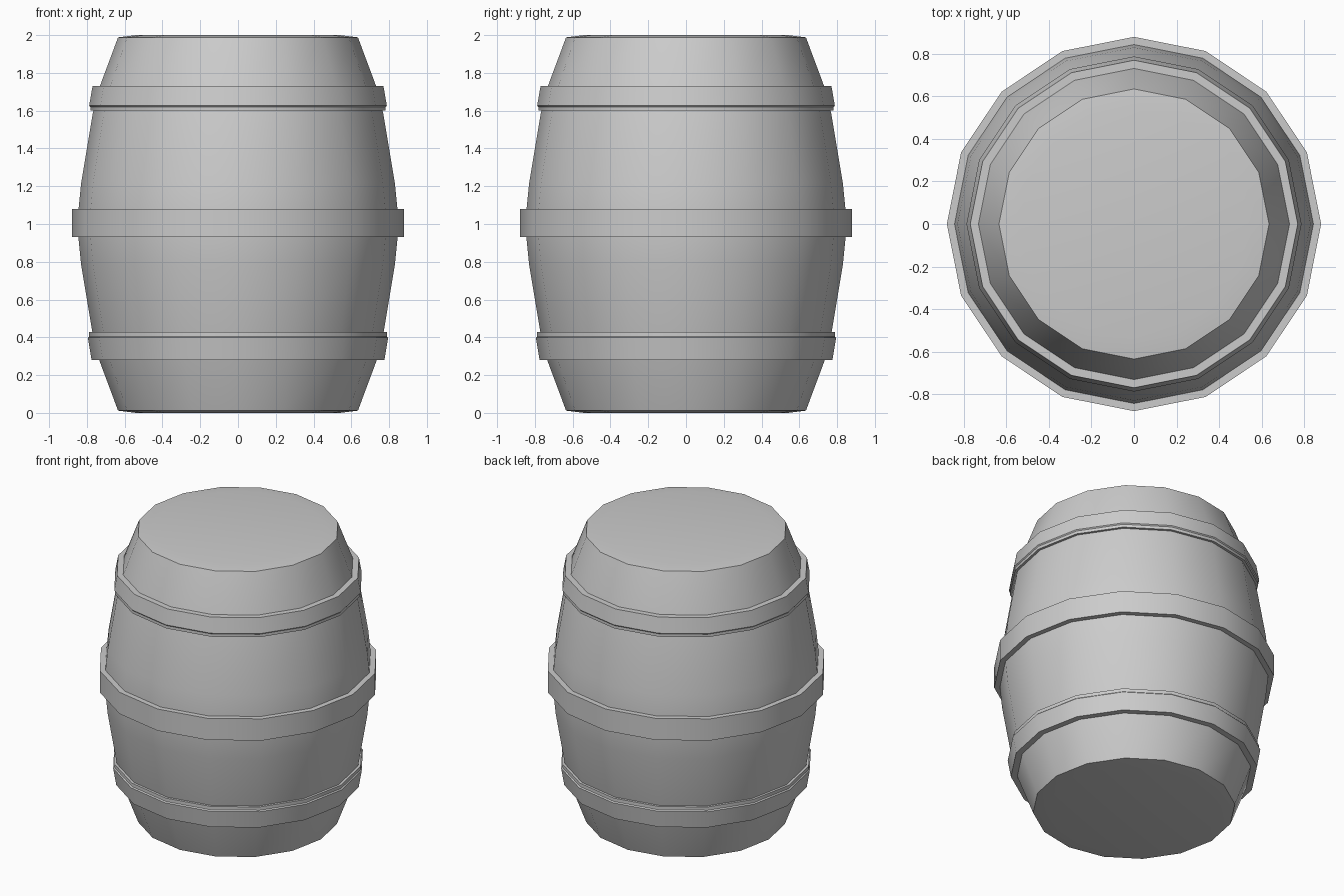
import bpy
import bmesh
from math import cos, sin, pi, radians

SIDES = 16

cube = bpy.data.objects.get("Cube")
if cube:
    bpy.data.objects.remove(cube, do_unlink=True)

grey = bpy.data.materials.new("light_grey")
grey.use_nodes = True
colour = (0.6, 0.6, 0.6, 1)
grey.diffuse_color = colour
grey.node_tree.nodes["Principled BSDF"].inputs["Base Color"].default_value = colour


def lathe(name, profile, closed):
    """Turn (radius, height) points about z; closed makes a ring, open gets end caps."""
    bm = bmesh.new()
    rings = []
    for r, z in profile:
        angles = [2 * pi * i / SIDES for i in range(SIDES)]
        rings.append([bm.verts.new((r * cos(a), r * sin(a), z)) for a in angles])
    pairs = list(zip(rings, rings[1:]))
    if closed:
        pairs.append((rings[-1], rings[0]))
    else:
        bm.faces.new(rings[0])
        bm.faces.new(rings[-1])
    for low, high in pairs:
        for i in range(SIDES):
            j = (i + 1) % SIDES
            bm.faces.new((low[i], low[j], high[j], high[i]))
    bmesh.ops.recalc_face_normals(bm, faces=bm.faces)
    mesh = bpy.data.meshes.new(name)
    bm.to_mesh(mesh)
    bm.free()
    mesh.materials.append(grey)
    obj = bpy.data.objects.new(name, mesh)
    bpy.context.collection.objects.link(obj)
    bpy.ops.object.select_all(action="DESELECT")
    obj.select_set(True)
    bpy.context.view_layer.objects.active = obj
    bpy.ops.object.shade_smooth_by_angle(angle=radians(30))
    return obj


# Bulging body with slightly domed ends, mirrored about mid height
lower = [(0.54, 0), (0.635, 0.012), (0.735, 0.28), (0.77, 0.42),
         (0.83, 0.78), (0.845, 0.93)]
upper = [(r, 2 - z) for r, z in reversed(lower)]
lathe("barrel_body", lower + upper, False)

# Hoops
lathe("middle_hoop", [(0.8, 0.93), (0.88, 0.93), (0.88, 1.08), (0.8, 1.08)], True)
lathe("upper_hoop", [(0.74, 1.60), (0.782, 1.60), (0.782, 1.62), (0.788, 1.627),
                     (0.77, 1.73), (0.71, 1.73)], True)
lathe("lower_hoop", [(0.71, 0.28), (0.775, 0.28), (0.795, 0.398), (0.788, 0.405),
                     (0.788, 0.428), (0.74, 0.428)], True)
